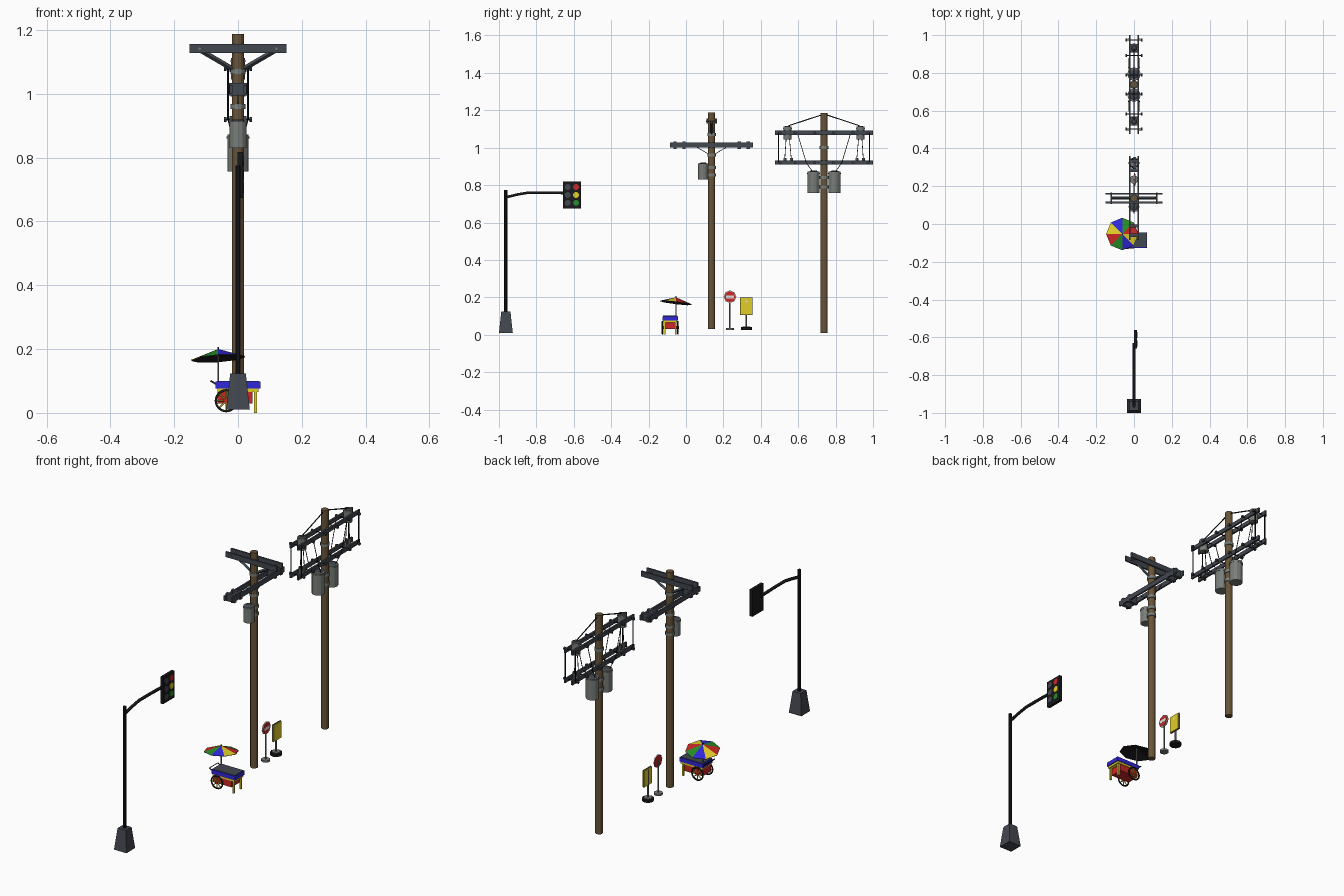
import bpy, bmesh, math
from mathutils import Vector

cube = bpy.data.objects.get("Cube")
if cube:
    bpy.data.objects.remove(cube, do_unlink=True)


def material(name, r, g, b):
    m = bpy.data.materials.new(name)
    m.use_nodes = True
    m.diffuse_color = (r, g, b, 1)
    m.node_tree.nodes["Principled BSDF"].inputs["Base Color"].default_value = (r, g, b, 1)
    return m


WOOD = material("brown wood", .14, .09, .04)
STEEL = material("dark steel", .055, .065, .08)
GREY = material("grey metal", .19, .21, .19)
BLACK = material("black", .01, .01, .012)
RED = material("red", .6, .02, .02)
YELLOW = material("yellow", .75, .62, .02)
GREEN = material("green", .02, .27, .02)
BLUE = material("blue", .03, .02, .7)
WHITE = material("white", .75, .75, .72)


def finish(name, bm, *mats):
    me = bpy.data.meshes.new(name)
    bm.to_mesh(me)
    bm.free()
    for m in mats:
        me.materials.append(m)
    ob = bpy.data.objects.new(name, me)
    bpy.context.collection.objects.link(ob)
    return ob


def box(name, centre, size, mat, taper=1):
    bm = bmesh.new()
    bmesh.ops.create_cube(bm, size=1)
    for v in bm.verts:
        k = taper if v.co.z > 0 else 1
        v.co = Vector((v.co.x * size[0] * k, v.co.y * size[1] * k, v.co.z * size[2])) + Vector(centre)
    return finish(name, bm, mat)


def rod(name, p, q, r, mat, sides=8, r2=None):
    p, q = Vector(p), Vector(q)
    bm = bmesh.new()
    bmesh.ops.create_cone(bm, cap_ends=True, segments=sides, radius1=r,
                          radius2=r if r2 is None else r2, depth=(q - p).length)
    turn = (q - p).to_track_quat('Z', 'Y')
    for v in bm.verts:
        v.co = turn @ v.co + (p + q) / 2
    return finish(name, bm, mat)


def upright(name, x, y, z0, z1, r, mat, sides=12, r2=None):
    return rod(name, (x, y, z0), (x, y, z1), r, mat, sides, r2)


def tube(name, pts, r, mat, closed=False):
    cu = bpy.data.curves.new(name, 'CURVE')
    cu.dimensions = '3D'
    cu.bevel_depth = r
    cu.bevel_resolution = 1
    cu.use_fill_caps = True
    sp = cu.splines.new('POLY')
    sp.points.add(len(pts) - 1)
    for pt, co in zip(sp.points, pts):
        pt.co = (*co, 1)
    sp.use_cyclic_u = closed
    cu.materials.append(mat)
    ob = bpy.data.objects.new(name, cu)
    bpy.context.collection.objects.link(ob)
    return ob


def can(name, y, z0, z1, r):
    # Transformer can with rim and lid
    upright(name, 0, y, z0, z1, r, GREY)
    upright(name + "_rim", 0, y, z1 - .012, z1 - .006, r * 1.07, GREY)
    upright(name + "_lid", 0, y, z1, z1 + .005, r * .8, STEEL, 12, r * .5)


# Traffic light: base, pole, arm
T = -.963
box("light_base", (0, T, .067), (.074, .074, .114), STEEL, .66)
upright("light_pole", 0, T, .12, .775, .009, BLACK, 10)
tube("light_arm", [(0, T, .735), (0, -.9, .75), (0, -.84, .76), (0, -.75, .76), (0, -.63, .757)], .008, BLACK)

# Signal head with two lamp columns
box("signal_head", (.007, -.61, .746), (.016, .096, .144), BLACK)
for z, lit in ((.79, RED), (.747, YELLOW), (.705, GREEN)):
    for y, mat in ((-.632, STEEL), (-.588, lit)):
        rod("lamp", (.014, y, z), (.018, y, z), .016, mat, 12)

# Middle utility pole
P = .137
upright("middle_pole", 0, P, .03, 1.187, .019, WOOD)
for s in (-1, 1):
    box("wide_crossarm", (0, P + s * .023, 1.142), (.304, .009, .028), STEEL)
    box("long_crossarm", (s * .022, P, 1.014), (.009, .444, .026), STEEL)
    rod("crossarm_brace", (s * .115, P, 1.135), (s * .012, P, 1.075), .008, STEEL, 4)
    tube("arm_strut", [(0, P + s * .08, 1.003), (0, P + s * .015, .965)], .002, STEEL)
    for d in (.148, .196):
        box("arm_bolt_block", (0, P + s * d, 1.014), (.055, .017, .04), STEEL)
    for x in (-.12, .12):
        rod("crossarm_bolt", (x, P - .03, 1.142), (x, P + .03, 1.142), .004, GREY)
for z in (1.07, .96, .895, .855):
    upright("pole_collar", 0, P, z - .008, z + .008, .023, GREY)
can("middle_transformer", .092, .83, .915, .027)
for z in (.855, .895):
    box("transformer_bracket", (0, .118, z), (.02, .03, .012), STEEL)

# Far utility pole
Q = .738
upright("far_pole", 0, Q, .01, 1.185, .019, WOOD)
for z in (1.0, .84, .79):
    upright("pole_collar", 0, Q, z - .008, z + .008, .023, GREY)
for z in (1.08, .92):
    for x in (-.022, .022):
        box("far_crossarm", (x, Q, z), (.009, .524, .022), STEEL)
    for d in (-.235, -.155, -.05, .05, .155, .235):
        rod("through_bolt", (-.044, Q + d, z), (.044, Q + d, z), .003, BLACK, 6)
        for x in (-.04, .04):
            rod("insulator", (x - .004, Q + d, z), (x + .004, Q + d, z), .008, STEEL)
for s in (-1, 1):
    can("far_transformer", Q + s * .056, .757, .872, .033)
    can("small_transformer", Q + s * .195, 1.045, 1.112, .022)
    tube("top_wire", [(0, Q, 1.18), (0, Q + s * .19, 1.117)], .003, BLACK)
    for x in (-.031, .031):
        tube("arm_hanger", [(x, Q + s * .243, 1.08), (x, Q + s * .243, .92)], .003, BLACK)
        tube("inner_wire", [(x, Q + s * .14, 1.07), (x, Q + s * .095, .92), (x * .6, Q + s * .06, .87)], .002, BLACK)
    for d in (.175, .21):
        upright("wire_insulator", 0, Q + s * d, .91, .945, .008, GREY, 8)
        box("insulator_seat", (0, Q + s * d, .915), (.05, .012, .008), STEEL)
        tube("drop_wire", [(0, Q + s * (.195 + (d - .195) * .5), 1.05), (0, Q + s * d, .94)], .002, BLACK)

# Round road sign
upright("round_sign_base", 0, .235, .025, .035, .022, GREY)
upright("round_sign_post", 0, .235, .03, .21, .004, GREY, 8)
rod("round_sign_plate", (.002, .235, .203), (.006, .235, .203), .034, WHITE, 8)
rod("round_sign_face", (.005, .235, .203), (.008, .235, .203), .03, RED, 8)
rod("round_sign_back", (0, .235, .203), (.003, .235, .203), .034, RED, 8)
box("round_sign_band", (.008, .235, .203), (.002, .042, .016), WHITE)

# Rectangular road sign
upright("square_sign_base", 0, .323, .025, .04, .03, BLACK, 8)
upright("square_sign_base_top", 0, .323, .04, .043, .02, GREY, 8)
upright("square_sign_post", 0, .323, .03, .19, .004, GREY, 8)
box("square_sign_border", (.004, .323, .152), (.006, .066, .092), STEEL)
for x in (0, .008):
    box("square_sign_panel", (x, .323, .152), (.004, .062, .088), YELLOW)
rod("square_sign_dot", (.009, .323, .178), (.011, .323, .178), .006, WHITE)

# Vending cart body
C = -.085
box("cart_body", (-.01, C, .049), (.11, .07, .038), RED)
box("cart_band", (0, C, .071), (.13, .076, .012), YELLOW)
box("cart_tray", (0, C, .087), (.14, .082, .022), BLUE)
box("cart_top", (0, C, .0985), (.132, .074, .003), STEEL)
for s in (-1, 1):
    box("cart_leg", (.055, C + s * .03, .033), (.009, .009, .066), YELLOW)
    # Spoked wheel
    y, cx, cz, R = C + s * .041, -.037, .038, .033
    ring = [(cx + R * math.cos(a * math.tau / 16), y, cz + R * math.sin(a * math.tau / 16)) for a in range(16)]
    tube("wheel_tyre", ring, .004, BLACK, True)
    for a in ring[::2]:
        rod("wheel_spoke", (cx, y, cz), a, .0025, YELLOW, 6)
    rod("wheel_hub", (cx, y - .006, cz), (cx, y + .006, cz), .008, RED)
H = C - .036, C + .036
tube("cart_handle", [(-.065, H[0], .088), (-.085, H[0], .1), (-.085, H[1], .1), (-.065, H[1], .088)], .003, BLACK)

# Tilted umbrella with coloured panels and dark lining
U = Vector((-.062, -.053, .172))
upright("umbrella_pole", U.x, U.y, .09, .196, .003, GREY, 8)
bm = bmesh.new()
for drop in (0, .003):
    peak = bm.verts.new(U + Vector((0, 0, .028 - drop)))
    rim = []
    for i in range(8):
        dx, dy = .086 * math.cos(i * math.tau / 8), .086 * math.sin(i * math.tau / 8)
        rim.append(bm.verts.new(U + Vector((dx, dy, .07 * dx - .12 * dy - drop))))
    for i in range(8):
        tri = (peak, rim[i], rim[(i + 1) % 8])
        f = bm.faces.new(tri if not drop else tri[::-1])
        f.material_index = 4 if drop else i % 4
finish("umbrella_canopy", bm, RED, GREEN, BLUE, YELLOW, BLACK)
upright("umbrella_tip", U.x, U.y, .197, .206, .003, BLACK, 6)
